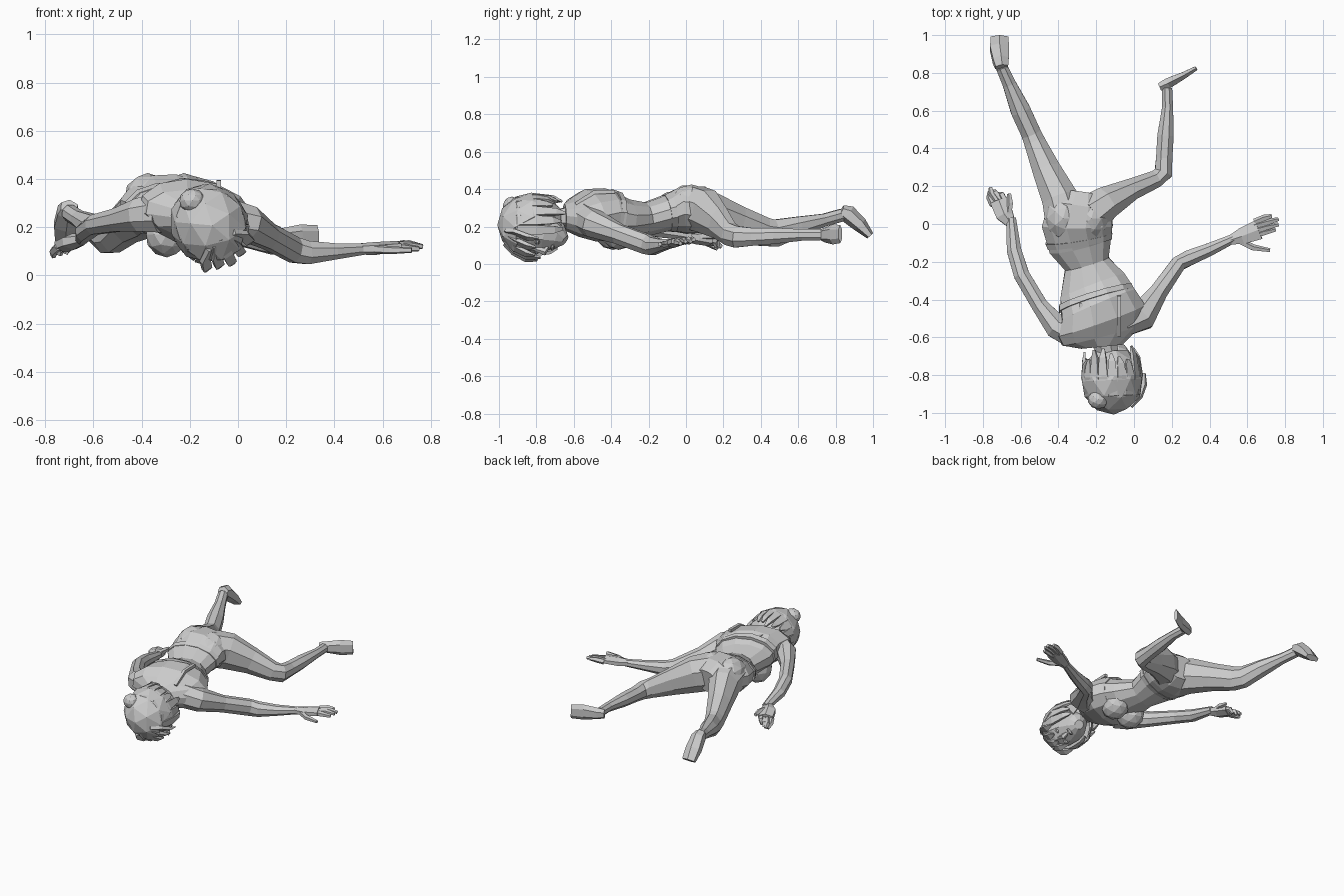
import bpy, bmesh, random
from math import sin, cos, pi, radians
from mathutils import Vector, Matrix

random.seed(4)


def make(name, bm, mat=None):
    if mat:
        bmesh.ops.transform(bm, matrix=mat, verts=bm.verts)
    bmesh.ops.recalc_face_normals(bm, faces=bm.faces)
    me = bpy.data.meshes.new(name)
    bm.to_mesh(me)
    bm.free()
    ob = bpy.data.objects.new(name, me)
    bpy.context.collection.objects.link(ob)
    return ob


def loft(name, stations, n=8, up=(0, 0, 1), mat=None):
    """Faceted tube; station = (point, half width, half height[, yaw, roll])."""
    bm = bmesh.new()
    pts = [Vector(s[0]) for s in stations]
    rings = []
    for i, s in enumerate(stations):
        t = (pts[min(i + 1, len(pts) - 1)] - pts[max(i - 1, 0)]).normalized()
        side = t.cross(Vector(up)).normalized()
        nor = side.cross(t)
        yaw, roll = (list(s[3:]) + [0, 0])[:2]
        rot = Matrix.Rotation(yaw, 3, 'Z') @ Matrix.Rotation(roll, 3, 'Y')
        ring = []
        for k in range(n):
            a = 2 * pi * (k + .5) / n
            off = side * cos(a) * s[1] + nor * sin(a) * s[2]
            ring.append(bm.verts.new(pts[i] + rot @ off / cos(pi / n) ** .5))
        rings.append(ring)
    for a, b in zip(rings, rings[1:]):
        for k in range(n):
            bm.faces.new((a[k], a[(k + 1) % n], b[(k + 1) % n], b[k]))
    bm.faces.new(rings[0])
    bm.faces.new(rings[-1])
    return make(name, bm, mat)


def blob(name, loc, size, mat=None, sub=2):
    bm = bmesh.new()
    bmesh.ops.create_icosphere(bm, subdivisions=sub, radius=1)
    m = Matrix.Translation(loc) @ Matrix.Diagonal((*size, 1))
    return make(name, bm, mat @ m if mat else m)


# torso, lying face down, shoulders twisted
loft("torso", [
    ((-.17, -.65, .25), .11, .07, .1, .1), ((-.17, -.59, .25), .22, .10, .22, .15),
    ((-.175, -.51, .26), .25, .135, .22, .15), ((-.19, -.43, .265), .213, .137, .15, .12),
    ((-.22, -.33, .24), .185, .11, .1, .05), ((-.25, -.21, .24), .122, .09),
    ((-.285, -.11, .27), .17, .095), ((-.30, -.01, .29), .19, .13, 0, -.05),
    ((-.285, .09, .29), .17, .125), ((-.275, .16, .28), .11, .08)], 12)
for x, y in ((-.295, -.39), (-.14, -.36)):
    blob("breast", (x, y, .17), (.09, .10, .095))
for x in (-.375, -.225):
    blob("buttock", (x, .03, .315), (.10, .12, .11))

# clothing: hem band, belt and back straps
loft("top_hem", [((-.20, -.405, .262), .209, .138, .13, .1),
                 ((-.205, -.375, .257), .203, .132, .12, .09)], 12)
loft("belt", [((-.287, -.105, .272), .175, .10), ((-.292, -.075, .277), .182, .110)], 12)
for x, y in ((-.28, 0), (-.08, .04)):
    loft("back_strap", [((x, y - .63, .32), .012, .012), ((x, y - .53, .388 + x * .05), .012, .012),
                        ((x, y - .42, .390 + x * .05), .012, .012)], 4)

# legs
loft("left_leg", [
    ((-.36, .02, .29), .115, .12), ((-.39, .13, .27), .10, .115), ((-.46, .28, .22), .078, .09),
    ((-.52, .42, .17), .06, .08), ((-.545, .48, .165), .055, .075), ((-.60, .60, .20), .055, .055),
    ((-.66, .74, .235), .037, .035), ((-.70, .83, .26), .033, .035)])
loft("left_foot", [
    ((-.70, .83, .285), .036, .03), ((-.705, .865, .268), .045, .045), ((-.712, .93, .21), .054, .038),
    ((-.712, .985, .15), .05, .02)], 6, (0, .8, .6))
loft("right_leg", [
    ((-.23, .05, .30), .11, .12), ((-.15, .11, .28), .09, .12), ((-.02, .18, .22), .06, .09),
    ((.11, .235, .16), .048, .065), ((.155, .27, .145), .05, .06), ((.16, .35, .145), .045, .05),
    ((.167, .47, .15), .045, .045), ((.178, .62, .155), .03, .032), ((.175, .72, .155), .028, .032)])
loft("right_foot", [
    ((.135, .725, .155), .022, .03), ((.18, .745, .155), .03, .038), ((.26, .785, .158), .02, .05),
    ((.33, .825, .16), .012, .045)], 6)

# arms
loft("left_arm", [
    ((-.33, -.58, .26), .075, .085), ((-.41, -.545, .25), .065, .07), ((-.50, -.43, .23), .045, .05),
    ((-.595, -.27, .21), .043, .042), ((-.635, -.14, .18), .04, .04), ((-.65, .03, .15), .026, .026)])
loft("right_arm", [
    ((-.06, -.53, .24), .07, .085), ((.04, -.49, .215), .08, .075), ((.13, -.36, .16), .05, .055),
    ((.235, -.21, .105), .042, .055), ((.29, -.18, .095), .043, .05), ((.40, -.135, .10), .036, .035),
    ((.53, -.075, .11), .025, .023)])


# hands: palm, then fingers given as (root, knuckle, tip)
def hand(side, palm, fingers):
    loft(side + "_palm", palm, 6)
    for f in fingers:
        loft(side + "_finger", [(p, r, r) for p, r in zip(f, (.017, .016, .010))], 5)


hand("right", [((.51, -.085, .11), .026, .022), ((.57, -.065, .112), .046, .025),
               ((.66, -.03, .122), .056, .02)],
     [[(.64, .01, .12), (.69, .032, .13), (.73, .042, .13)],
      [(.64, -.01, .12), (.71, .010, .13), (.765, .025, .12)],
      [(.64, -.035, .12), (.71, -.015, .125), (.765, -.003, .12)],
      [(.64, -.06, .12), (.69, -.045, .115), (.75, -.03, .11)],
      [(.56, -.09, .11), (.63, -.125, .105), (.72, -.14, .105)]])
hand("left", [((-.65, .0, .15), .026, .024), ((-.685, .05, .14), .05, .032),
              ((-.715, .125, .125), .052, .028)],
     [[(-.745, .10, .12), (-.765, .14, .10), (-.765, .17, .08)],
      [(-.725, .12, .12), (-.755, .165, .11), (-.76, .19, .09)],
      [(-.705, .125, .12), (-.735, .165, .11), (-.74, .175, .085)],
      [(-.685, .12, .13), (-.70, .155, .12), (-.715, .16, .09)],
      [(-.665, .05, .15), (-.655, .11, .15), (-.66, .16, .145)]])

# head frame: crown toward -y, face turned down and to the right
up = Vector((.05, -1, 0)).normalized()
face = Vector((.55, 0, -.83))
face = (face - up * face.dot(up)).normalized()
right = (-face).cross(up)
H = Matrix((right, -face, up)).transposed().to_4x4()
H.translation = (-.108, -.815, .195)

loft("neck", [((-.17, -.58, .25), .075, .065), ((-.14, -.68, .24), .06, .055),
              ((-.12, -.76, .23), .055, .055)])
loft("head", [((0, -.085, -.165), .03, .03), ((0, -.06, -.135), .065, .07),
              ((0, -.035, -.07), .10, .105), ((0, -.015, .0), .115, .13),
              ((0, -.01, .08), .11, .125), ((0, .01, .15), .06, .07)], 10, (0, 1, 0), H)
loft("nose", [((0, -.135, .0), .01, .01), ((0, -.155, -.055), .017, .02),
              ((0, -.13, -.07), .012, .01)], 5, (0, 1, 0), H)
blob("lips", (0, -.128, -.098), (.03, .014, .012), H, 1)
for s in (-1, 1):
    blob("eye", (s * .047, -.125, -.015), (.025, .012, .014), H, 1)
    blob("ear", (s * .115, .0, -.03), (.018, .03, .04), H, 1)

# hair cap with the face opening cut out
bm = bmesh.new()
bmesh.ops.create_icosphere(bm, subdivisions=2, radius=1,
                           matrix=Matrix.Translation((0, .015, .01)) @ Matrix.Diagonal((.15, .168, .172, 1)))
bmesh.ops.delete(bm, geom=[v for v in bm.verts if v.co.z < .07 and v.co.y < -.05 or v.co.z < -.15],
                 context='VERTS')
cap = make("hair_cap", bm, H)
cap.modifiers.new("thickness", 'SOLIDIFY').thickness = -.012

# hair locks lying close round the sides and back, of uneven length
for i in range(15):
    a = radians(-40 + i * 260 / 14)
    low = random.uniform(-.17, -.09)
    tip = random.uniform(.125, .155)

    def at(r, z):
        return (cos(a) * r * .93, .015 + sin(a) * r * 1.03, z)
    loft("hair_lock", [(at(.085, .14), .012, .012), (at(.14, .09), .026, .012),
                       (at(.158, -.01), .03, .012), (at(.15, low * .7), .022, .010),
                       (at(tip, low), .008, .005)], 4, (cos(a), sin(a), .01), H)

# fringe over the brow
for x in (-.10, -.055, -.01, .04, .09):
    y = abs(x) * .4
    loft("fringe", [((x * .6, -.06, .15), .018, .012), ((x, -.13 + y, .10), .026, .012),
                    ((x * 1.1, -.165 + y, .04), .024, .012),
                    ((x * 1.15, -.175 + y, random.uniform(-.04, .0)), .008, .005)],
         4, (0, -1, .01), H)
blob("hair_bun", (-.19, -.93, .31), (.055, .05, .05))
